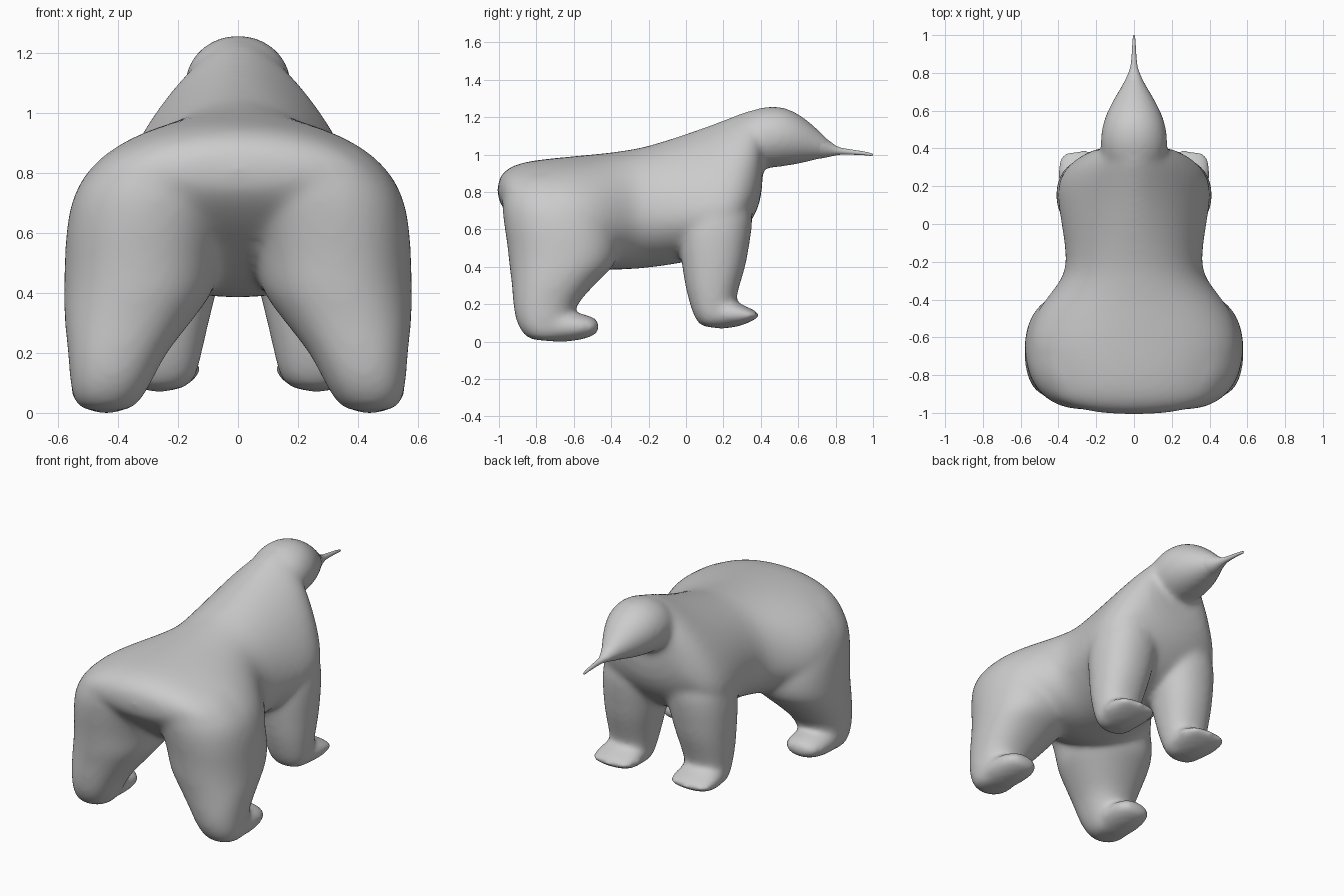
import bpy, bmesh, math


def power(v, e):
    return math.copysign(abs(v) ** e, v)


def loft(bm, rings):
    """Skin closed rings of points and cap both ends."""
    loops = [[bm.verts.new(p) for p in ring] for ring in rings]
    n = len(loops[0])
    for a, b in zip(loops, loops[1:]):
        for i in range(n):
            j = (i + 1) % n
            bm.faces.new((a[i], a[j], b[j], b[i]))
    bm.faces.new(loops[0][::-1])
    bm.faces.new(loops[-1])


def ring_y(y, x, w, zb, zt, zw=None, n=2.0, count=24):
    """Upright section: widest at zw, top half shaped by exponent n."""
    zw = (zb + zt) / 2 if zw is None else zw
    pts = []
    for i in range(count):
        t = 2 * math.pi * i / count
        c, s = math.cos(t), math.sin(t)
        e = 2 / n if s > 0 else 1.0
        h = zt - zw if s > 0 else zw - zb
        pts.append((x + w * power(c, e), y, zw + h * power(s, e)))
    return pts


def ring_z(z, x, y, rx, ry, side, count=20):
    """Level section through a leg, slightly squared."""
    pts = []
    for i in range(count):
        t = 2 * math.pi * i / count
        pts.append((side * (x + rx * power(math.cos(t), .9)),
                    y + ry * power(math.sin(t), .9), z))
    return pts


def finish(bm, name):
    bmesh.ops.recalc_face_normals(bm, faces=bm.faces)
    for f in bm.faces:
        f.smooth = True
    me = bpy.data.meshes.new(name)
    bm.to_mesh(me)
    bm.free()
    ob = bpy.data.objects.new(name, me)
    bpy.context.collection.objects.link(ob)
    return ob


# torso: y, half width, bottom, top, widest height, roundness
TORSO = [
    (-1.01, .14, .76, .86, .81, 2), (-.97, .36, .70, .92, .785, 2),
    (-.9, .48, .63, .955, .72, 2.05), (-.8, .54, .55, .975, .66, 2.1),
    (-.65, .575, .44, .99, .65, 2.1), (-.5, .545, .385, 1.005, .62, 2),
    (-.4, .475, .38, 1.015, .62, 2), (-.3, .39, .385, 1.03, .65, 2),
    (-.21, .353, .39, 1.045, .68, 2), (0, .388, .42, 1.115, .68, 1.75),
    (.15, .415, .46, 1.17, .68, 1.6), (.25, .40, .52, 1.21, .70, 1.6),
    (.32, .345, .60, 1.238, .75, 1.65), (.375, .265, .68, 1.25, .82, 1.75),
    (.415, .16, .80, 1.24, .95, 2)]
# head: y, half width, bottom, top
HEAD = [
    (.30, .16, .95, 1.225), (.40, .182, .92, 1.256), (.5, .178, .932, 1.266),
    (.6, .145, .947, 1.227), (.7, .087, .972, 1.142), (.76, .05, .985, 1.083),
    (.80, .033, .995, 1.05)]
# legs: z, x, y, x radius, y radius
BACK_LEG = [
    (.92, .20, -.70, .15, .20), (.86, .22, -.70, .23, .265),
    (.79, .245, -.695, .27, .29), (.72, .27, -.69, .285, .298),
    (.65, .295, -.675, .275, .305), (.58, .31, -.665, .268, .305),
    (.5, .32, -.655, .261, .302), (.41, .328, -.66, .256, .29),
    (.35, .35, -.69, .233, .25), (.28, .375, -.72, .204, .212),
    (.2, .403, -.755, .165, .172), (.12, .42, -.76, .143, .155),
    (.05, .435, -.75, .12, .135), (0, .44, -.74, .085, .09)]
FRONT_LEG = [
    (.80, .20, .18, .17, .17), (.65, .215, .16, .20, .205),
    (.5, .23, .15, .185, .188), (.4, .24, .15, .17, .172),
    (.3, .25, .14, .155, .148), (.2, .255, .14, .137, .122),
    (.12, .26, .15, .125, .105), (.07, .26, .16, .085, .075)]
# feet: y, x, half width, bottom, top
BACK_FOOT = [
    (-.85, .44, .07, .02, .13), (-.75, .44, .11, .0, .17),
    (-.65, .44, .125, -.006, .165), (-.55, .43, .124, .01, .15),
    (-.5, .43, .108, .028, .135), (-.46, .43, .065, .05, .11)]
FRONT_FOOT = [
    (.08, .26, .08, .10, .2), (.15, .26, .12, .067, .22),
    (.22, .265, .14, .067, .235), (.3, .265, .145, .084, .2),
    (.35, .265, .135, .108, .175), (.396, .265, .105, .13, .155)]

# body: all lofts fused into one smooth skin
bm = bmesh.new()
loft(bm, [ring_y(y, 0, w, zb, zt, zw, n) for y, w, zb, zt, zw, n in TORSO])
loft(bm, [ring_y(y, 0, w, zb, zt) for y, w, zb, zt in HEAD])
for side in (-1, 1):
    for leg in (BACK_LEG, FRONT_LEG):
        loft(bm, [ring_z(*r, side) for r in leg])
    for foot in (BACK_FOOT, FRONT_FOOT):
        loft(bm, [ring_y(y, side * x, w, zb, zt) for y, x, w, zb, zt in foot])
body = finish(bm, "body")
body.modifiers.new("round", 'SUBSURF').levels = 1
body.modifiers["round"].render_levels = 1
fuse = body.modifiers.new("fuse", 'REMESH')
fuse.mode = 'VOXEL'
fuse.voxel_size = .014
fuse.use_smooth_shade = True
soft = body.modifiers.new("soften", 'SMOOTH')
soft.factor = .5
soft.iterations = 26

# beak: thin spike continuing the head
BEAK = [
    (.68, .085, .975, 1.135), (.72, .070, .979, 1.112),
    (.76, .047, .987, 1.078), (.80, .030, .996, 1.048),
    (.83, .019, 1.0, 1.036), (.88, .013, 1.0, 1.028),
    (.95, .009, .997, 1.017), (.99, .006, .993, 1.008), (1.0, .003, .996, 1.003)]
bm = bmesh.new()
loft(bm, [ring_y(y, 0, w, zb, zt) for y, w, zb, zt in BEAK])
finish(bm, "beak")
